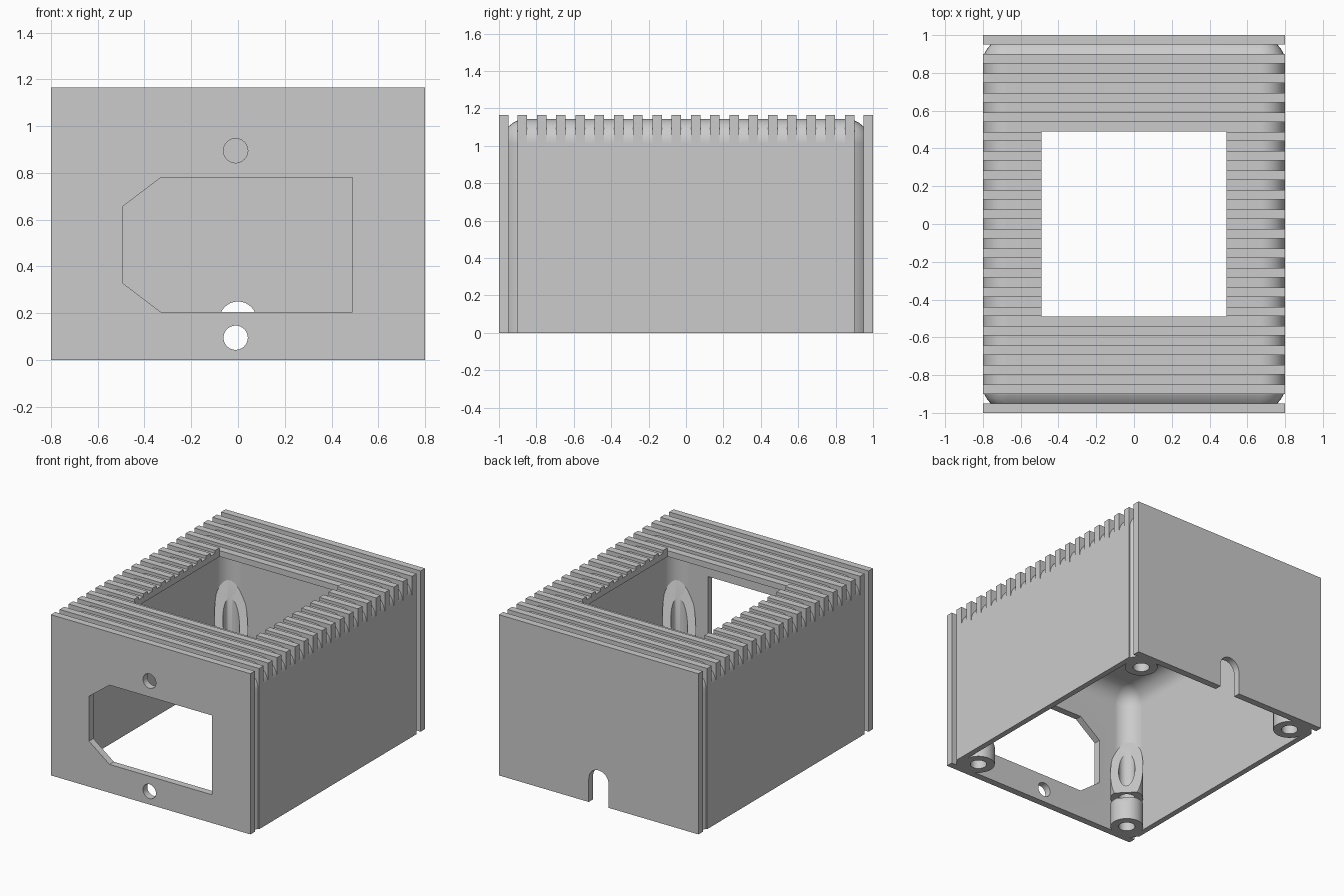
import bpy, bmesh, math
from mathutils import Matrix, Vector

if "Cube" in bpy.data.objects:
    bpy.data.objects.remove(bpy.data.objects["Cube"])

grey = bpy.data.materials.new("plain_grey")
grey.use_nodes = True
grey.diffuse_color = (0.6, 0.6, 0.6, 1)
grey.node_tree.nodes["Principled BSDF"].inputs["Base Color"].default_value = (0.6, 0.6, 0.6, 1)

TOP = 1.165


def make(name, bm):
    bmesh.ops.recalc_face_normals(bm, faces=bm.faces[:])
    mesh = bpy.data.meshes.new(name)
    bm.to_mesh(mesh)
    bm.free()
    mesh.materials.append(grey)
    ob = bpy.data.objects.new(name, mesh)
    bpy.context.collection.objects.link(ob)
    return ob


def add_box(bm, lo, hi):
    lo, hi = Vector(lo), Vector(hi)
    m = Matrix.Translation((lo + hi) / 2) @ Matrix.Diagonal((*(hi - lo), 1))
    return bmesh.ops.create_cube(bm, size=1, matrix=m)


def box(name, lo, hi):
    bm = bmesh.new()
    add_box(bm, lo, hi)
    return make(name, bm)


def rounded_box(name, hx, hy, z0, z1, radius):
    # every edge is rounded except those around the open bottom
    bm = bmesh.new()
    add_box(bm, (-hx, -hy, z0), (hx, hy, z1))
    edges = [e for e in bm.edges if max(v.co.z for v in e.verts) > z0 + 0.01]
    bmesh.ops.bevel(bm, geom=edges, offset=radius, segments=8, profile=0.5, affect='EDGES')
    return make(name, bm)


def prism(name, outline, y0, y1):
    # extrude an x-z outline along y
    bm = bmesh.new()
    face = bm.faces.new([bm.verts.new((x, y0, z)) for x, z in outline])
    out = bmesh.ops.extrude_face_region(bm, geom=[face])
    verts = [g for g in out["geom"] if isinstance(g, bmesh.types.BMVert)]
    bmesh.ops.translate(bm, vec=(0, y1 - y0, 0), verts=verts)
    return make(name, bm)


def arc(cx, cz, r, start, end, n):
    angles = [start + (end - start) * i / n for i in range(n + 1)]
    return [(cx + r * math.cos(a), cz + r * math.sin(a)) for a in angles]


def combine(ob, other, operation):
    mod = ob.modifiers.new("combine", 'BOOLEAN')
    mod.operation, mod.solver, mod.object = operation, 'EXACT', other
    bpy.context.view_layer.objects.active = ob
    bpy.ops.object.modifier_apply(modifier=mod.name)
    bpy.data.objects.remove(other)


def smooth(ob):
    bpy.ops.object.select_all(action='DESELECT')
    ob.select_set(True)
    bpy.context.view_layer.objects.active = ob
    bpy.ops.object.shade_smooth_by_angle(angle=math.radians(25))
    ob.modifiers.new("even_shading", 'WEIGHTED_NORMAL').keep_sharp = True


# Rounded body with square end plates and evenly spaced ribs
case = rounded_box("ribbed_case", 0.8, 0.985, 0, 1.143, 0.13)
bm = bmesh.new()
ribs = [(-1, -0.95), (0.95, 1)]
for i in range(18):
    y = -0.9 + i * 1.75 / 17
    ribs.append((y, y + 0.05))
for y0, y1 in ribs:
    add_box(bm, (-0.8, y0, 0), (0.8, y1, TOP))
combine(case, make("ribs", bm), 'UNION')

# Hollow inside, open at the bottom, and square opening on top
combine(case, rounded_box("cavity", 0.76, 0.95, -0.1, 1.1, 0.13), 'DIFFERENCE')
combine(case, box("top_opening", (-0.49, -0.49, 0.9), (0.49, 0.49, 1.3)), 'DIFFERENCE')

# Front socket opening with two screw holes
socket = [(-0.495, 0.655), (-0.33, 0.78), (0.49, 0.78),
          (0.49, 0.205), (-0.33, 0.205), (-0.495, 0.33)]
combine(case, prism("socket_opening", socket, -1.1, -0.8), 'DIFFERENCE')
for z in (0.095, 0.895):
    circle = arc(-0.01, z, 0.052, 0, math.tau, 32)[:-1]
    combine(case, prism("screw_hole", circle, -1.1, -0.8), 'DIFFERENCE')

# Round-topped cable slot at the back
slot = [(-0.08, -0.1), (0.08, -0.1)] + arc(0, 0.17, 0.08, 0, math.pi, 16)
combine(case, prism("cable_slot", slot, 0.8, 1.1), 'DIFFERENCE')
smooth(case)


# Corner screw posts, sliced at a steep slope and bored through
def cylinder(name, r, z0, z1, slope=None):
    bm = bmesh.new()
    bmesh.ops.create_cone(bm, cap_ends=True, segments=32, radius1=r, radius2=r, depth=z1 - z0,
                          matrix=Matrix.Translation((0.65, 0.85, (z0 + z1) / 2)))
    if slope:
        cut = bmesh.ops.bisect_plane(bm, geom=bm.verts[:] + bm.edges[:] + bm.faces[:],
                                     plane_co=(0.65, 0.85, 0.44),
                                     plane_no=(-slope, -slope, 1), clear_outer=True)
        rim = [g for g in cut["geom_cut"] if isinstance(g, bmesh.types.BMEdge)]
        bmesh.ops.holes_fill(bm, edges=rim)
    return make(name, bm)


posts = cylinder("corner_screw_posts", 0.11, 0, 1, slope=2)
combine(posts, cylinder("bore", 0.055, -0.1, 1.1), 'DIFFERENCE')

# Narrow nut slot on the inward side of each post
bm = bmesh.new()
add_box(bm, (-0.2, -0.2, 0.17), (0.04, 0.2, 0.22))
place = Matrix.Translation((0.65, 0.85, 0)) @ Matrix.Rotation(math.pi / 4, 4, 'Z')
bm.transform(place)
combine(posts, make("nut_slot", bm), 'DIFFERENCE')
mirror = posts.modifiers.new("four_corners", 'MIRROR')
mirror.use_axis = (True, True, False)
mirror.use_mirror_merge = False
smooth(posts)
